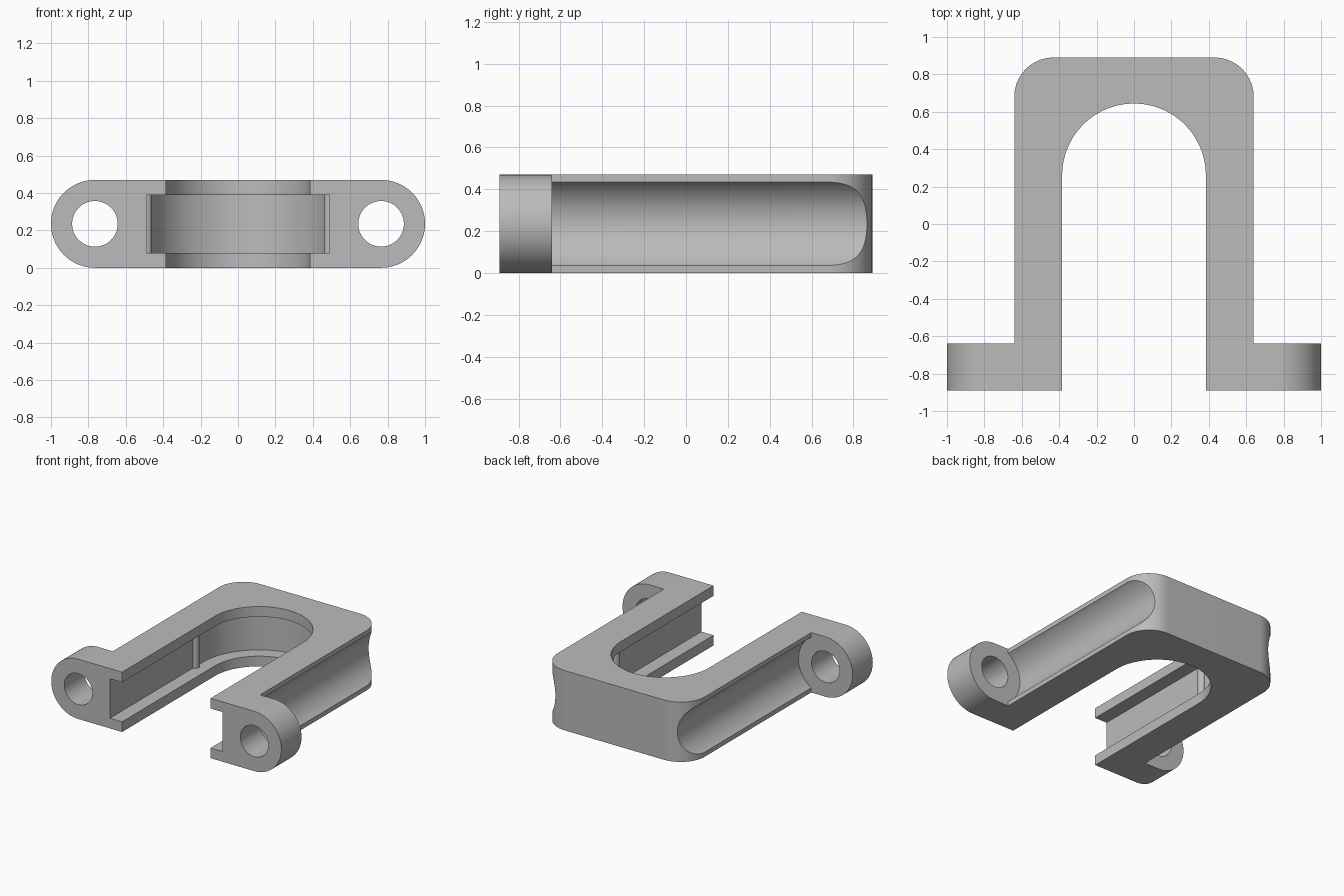
import bpy, bmesh
from math import pi, cos, sin, radians
from mathutils import Matrix

if "Cube" in bpy.data.objects:
    bpy.data.objects.remove(bpy.data.objects["Cube"], do_unlink=True)

H = 0.47                  # bracket height
FRONT, BACK = -0.89, 0.89
LUG_BACK = -0.64
ARM = 0.64                # outer half width
LUG_X = 0.765             # bolt axis
MID = H / 2
ARC_Y = 0.26              # centre of the round slot end

grey = bpy.data.materials.new("plain grey")
grey.use_nodes = True
grey.diffuse_color = (0.5, 0.5, 0.5, 1)
grey.node_tree.nodes["Principled BSDF"].inputs["Base Color"].default_value = (0.5, 0.5, 0.5, 1)


def arc(cx, cy, r, a0, a1, n):
    """Points on an arc, angles in degrees."""
    angles = [radians(a0 + (a1 - a0) * i / n) for i in range(n + 1)]
    return [(cx + r * cos(a), cy + r * sin(a)) for a in angles]


def prism(name, points, start, end, along_y=False):
    """Extrude an outline along z, or an x-z outline along y."""
    bm = bmesh.new()
    face = bm.faces.new([bm.verts.new((u, v, start)) for u, v in points])
    top = bmesh.ops.extrude_face_region(bm, geom=[face])["geom"]
    bmesh.ops.translate(bm, vec=(0, 0, end - start),
                        verts=[g for g in top if isinstance(g, bmesh.types.BMVert)])
    if along_y:
        bmesh.ops.transform(bm, verts=bm.verts,
                            matrix=Matrix(((1, 0, 0, 0), (0, 0, 1, 0), (0, 1, 0, 0), (0, 0, 0, 1))))
    bmesh.ops.recalc_face_normals(bm, faces=bm.faces)
    mesh = bpy.data.meshes.new(name)
    bm.to_mesh(mesh)
    bm.free()
    mesh.materials.append(grey)
    ob = bpy.data.objects.new(name, mesh)
    bpy.context.collection.objects.link(ob)
    return ob


def combine(ob, tool, operation):
    """Apply one boolean and remove the tool."""
    mod = ob.modifiers.new("boolean", 'BOOLEAN')
    mod.solver, mod.operation, mod.object = 'EXACT', operation, tool
    tool.hide_render = True
    bpy.context.view_layer.objects.active = ob
    bpy.ops.object.modifier_apply(modifier=mod.name)
    bpy.data.objects.remove(tool, do_unlink=True)


# Main block with two rounded back corners
R = 0.21
outline = [(-ARM, FRONT), (ARM, FRONT)]
outline += arc(ARM - R, BACK - R, R, 0, 90, 24)
outline += arc(R - ARM, BACK - R, R, 90, 180, 24)
bracket = prism("clamp_bracket", outline, 0, H)

# Rounded bolt lugs at the front
for s in (1, -1):
    lug = [(s * x, z) for x, z in [(0.55, 0)] + arc(LUG_X, MID, MID, -90, 90, 40) + [(0.55, H)]]
    combine(bracket, prism("bolt_lug", lug, FRONT, LUG_BACK, True), 'UNION')

# Open slot with a round end
slot = [(-0.384, -1.1), (0.384, -1.1)] + arc(0, ARC_Y, 0.384, 0, 180, 64)
combine(bracket, prism("slot_cutter", slot, -0.1, H + 0.1), 'DIFFERENCE')

# Wider inner channel, leaving a small half-round rib on each wall
W, RIB_Y, RIB_R = 0.49, 0.17, 0.03
channel = [(-W, -1.1), (W, -1.1)]
channel += arc(W, RIB_Y, RIB_R, 270, 90, 14)
channel += arc(0, ARC_Y, W, 0, 180, 64)
channel += arc(-W, RIB_Y, RIB_R, 90, -90, 14)
combine(bracket, prism("channel_cutter", channel, 0.08, 0.39), 'DIFFERENCE')

# Side scoops behind the lugs, and the bolt holes
for s in (1, -1):
    scoop = arc(s * LUG_X, MID, MID, 0, 360, 80)[:-1]
    combine(bracket, prism("scoop_cutter", scoop, LUG_BACK, 1.1, True), 'DIFFERENCE')
    hole = arc(s * LUG_X, MID, 0.122, 0, 360, 48)[:-1]
    combine(bracket, prism("hole_cutter", hole, -1.1, -0.5, True), 'DIFFERENCE')

# Smooth curves, sharp edges
bpy.ops.object.select_all(action='DESELECT')
bracket.select_set(True)
bpy.context.view_layer.objects.active = bracket
bpy.ops.object.shade_smooth_by_angle(angle=radians(25))
